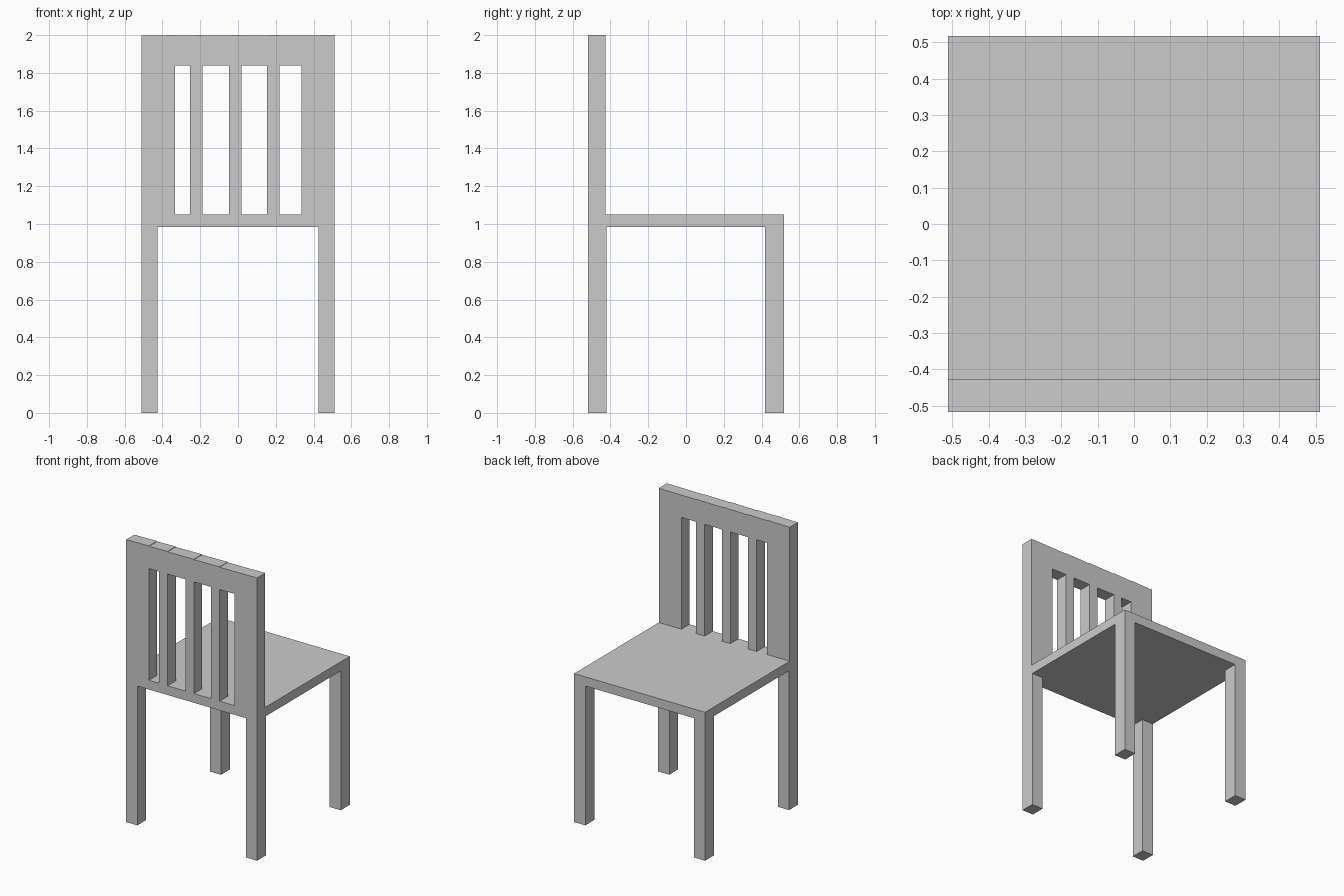
import bpy, bmesh

if "Cube" in bpy.data.objects:
    bpy.data.objects.remove(bpy.data.objects["Cube"])


def prism(name, outline, y0, y1):
    """Extrude an (x, z) outline from y0 to y1."""
    bm = bmesh.new()
    face = bm.faces.new([bm.verts.new((x, y0, z)) for x, z in outline])
    ext = bmesh.ops.extrude_face_region(bm, geom=[face])
    moved = [g for g in ext["geom"] if isinstance(g, bmesh.types.BMVert)]
    bmesh.ops.translate(bm, verts=moved, vec=(0, y1 - y0, 0))
    bmesh.ops.recalc_face_normals(bm, faces=bm.faces)
    mesh = bpy.data.meshes.new(name)
    bm.to_mesh(mesh)
    bm.free()
    obj = bpy.data.objects.new(name, mesh)
    bpy.context.collection.objects.link(obj)
    return obj


def box(name, x0, x1, y0, y1, z0, z1):
    return prism(name, [(x0, z0), (x1, z0), (x1, z1), (x0, z1)], y0, y1)


HALF = 0.512                  # half width of the chair
DEPTH = 0.518                 # half depth
SEAT_Z0, SEAT_Z1 = 0.985, 1.05
RAIL_Z, TOP_Z = 1.84, 2.0
BACK_Y = -0.427               # inner face of the backrest

# Seat
box("seat", -HALF, HALF, -DEPTH, DEPTH, SEAT_Z0, SEAT_Z1)

# Legs, mirrored left and right
for side, s in (("left", -1), ("right", 1)):
    xs = sorted((s * HALF, s * 0.425))
    box(f"backrest_leg_{side}", *xs, -DEPTH, -0.42, 0, SEAT_Z0)
    box(f"seat_front_leg_{side}", *xs, 0.417, DEPTH, 0, SEAT_Z0)

# Backrest posts and slats
uprights = {
    "post_left": (-HALF, -0.334),
    "slat_1": (-0.254, -0.188),
    "slat_2": (-0.048, 0.018),
    "slat_3": (0.153, 0.219),
    "post_right": (0.335, HALF),
}
for name, (x0, x1) in uprights.items():
    box("backrest_" + name, x0, x1, -DEPTH, BACK_Y, SEAT_Z1, RAIL_Z)

# Top rail, with the slightly stepped upper edge
cuts = [-HALF, -0.334, -0.188, 0.018, 0.219, HALF]
top = []
for x0, x1 in zip(cuts, cuts[1:]):
    top += [(x0, TOP_Z - 0.003), (x1, TOP_Z)]
prism("backrest_top_rail", [(HALF, RAIL_Z), (-HALF, RAIL_Z)] + top, -DEPTH, BACK_Y)
